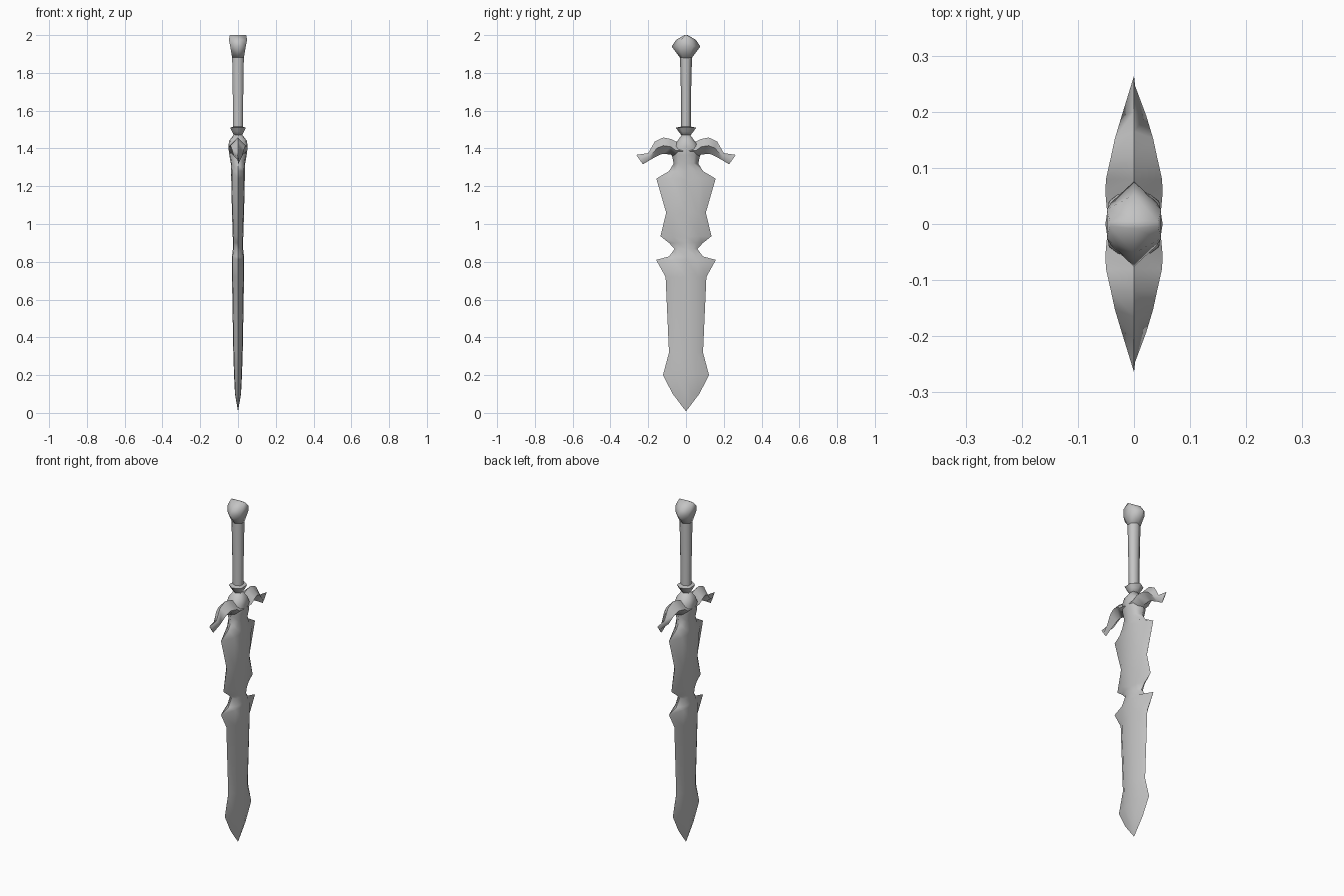
import bpy, bmesh

cube = bpy.data.objects.get("Cube")
if cube:
    bpy.data.objects.remove(cube, do_unlink=True)

steel = bpy.data.materials.new("grey_steel")
steel.use_nodes = True
STEEL = (0.55, 0.55, 0.55, 1)
steel.diffuse_color = STEEL
steel.node_tree.nodes["Principled BSDF"].inputs["Base Color"].default_value = STEEL


def loft(name, rings):
    """Skin a closed solid through rings of equal point count."""
    bm = bmesh.new()
    loops = [[bm.verts.new(p) for p in ring] for ring in rings]
    n = len(loops[0])
    for a, b in zip(loops, loops[1:]):
        for i in range(n):
            j = (i + 1) % n
            bm.faces.new((a[i], a[j], b[j], b[i]))
    bm.faces.new(loops[0])
    bm.faces.new(loops[-1])
    bmesh.ops.remove_doubles(bm, verts=bm.verts, dist=0.0005)
    bmesh.ops.recalc_face_normals(bm, faces=bm.faces)
    mesh = bpy.data.meshes.new(name)
    bm.to_mesh(mesh)
    bm.free()
    mesh.materials.append(steel)
    obj = bpy.data.objects.new(name, mesh)
    bpy.context.collection.objects.link(obj)
    bpy.ops.object.select_all(action="DESELECT")
    obj.select_set(True)
    bpy.context.view_layer.objects.active = obj
    bpy.ops.object.shade_smooth_by_angle(angle=1.3)
    return obj


def blade_ring(z, edge, shoulder, thick):
    """Bevelled section: sharp edges, shoulders and a low central ridge."""
    t = thick * 0.88
    return [(0, edge, z), (t, shoulder, z), (thick, 0, z), (t, -shoulder, z),
            (0, -edge, z), (-t, -shoulder, z), (-thick, 0, z), (-t, shoulder, z)]


def grip_ring(z, x, y):
    """Six-sided section with points towards front and back."""
    return [(0, y, z), (x, y / 2, z), (x, -y / 2, z),
            (0, -y, z), (-x, -y / 2, z), (-x, y / 2, z)]


# Blade with barbs and waist, running up into the guard core:
# height, edge half width, shoulder half width, half thickness
blade = [
    (0.008, 0, 0, 0), (0.10, 0.07, 0.03, 0.016), (0.20, 0.122, 0.06, 0.021),
    (0.32, 0.09, 0.055, 0.025), (0.72, 0.108, 0.065, 0.032),
    (0.81, 0.158, 0.065, 0.033), (0.828, 0.09, 0.055, 0.032),
    (0.868, 0.06, 0.04, 0.027), (0.90, 0.09, 0.05, 0.026),
    (0.935, 0.135, 0.07, 0.028), (1.06, 0.105, 0.065, 0.032),
    (1.24, 0.157, 0.08, 0.036), (1.28, 0.09, 0.055, 0.036),
    (1.32, 0.065, 0.04, 0.038), (1.365, 0.075, 0.045, 0.046),
    (1.41, 0.075, 0.04, 0.051), (1.44, 0.045, 0.03, 0.047),
    (1.475, 0.02, 0.014, 0.021)]
loft("blade", [blade_ring(*r) for r in blade])

# Curved guard arms: top (y, z), bottom (y, z), half thickness
arm = [
    ((0, 1.44), (0, 1.33), 0.046), ((0.05, 1.436), (0.06, 1.345), 0.051),
    ((0.08, 1.45), (0.08, 1.367), 0.05), ((0.12, 1.458), (0.12, 1.372), 0.041),
    ((0.165, 1.437), (0.14, 1.366), 0.034), ((0.2, 1.375), (0.185, 1.342), 0.022),
    ((0.264, 1.366), (0.228, 1.316), 0.002)]
for side, label in ((-1, "front"), (1, "back")):
    loft(label + "_guard_arm", [
        [(0, side * ty, tz), (x, side * (ty + by) / 2, (tz + bz) / 2),
         (0, side * by, bz), (-x, side * (ty + by) / 2, (tz + bz) / 2)]
        for (ty, tz), (by, bz), x in arm])

# Collar below the grip
loft("collar", [grip_ring(*r) for r in (
    (1.465, 0.02, 0.02), (1.49, 0.032, 0.04), (1.51, 0.041, 0.054),
    (1.515, 0.026, 0.028))])

# Grip
loft("grip", [grip_ring(*r) for r in (
    (1.48, 0.025, 0.026), (1.7, 0.028, 0.027), (1.89, 0.031, 0.032))])

# Flared pommel with a crest running from side to side
loft("pommel", [grip_ring(*r) for r in (
    (1.88, 0.031, 0.031), (1.94, 0.041, 0.076), (1.975, 0.048, 0.052),
    (2.0, 0.043, 0.008))])
